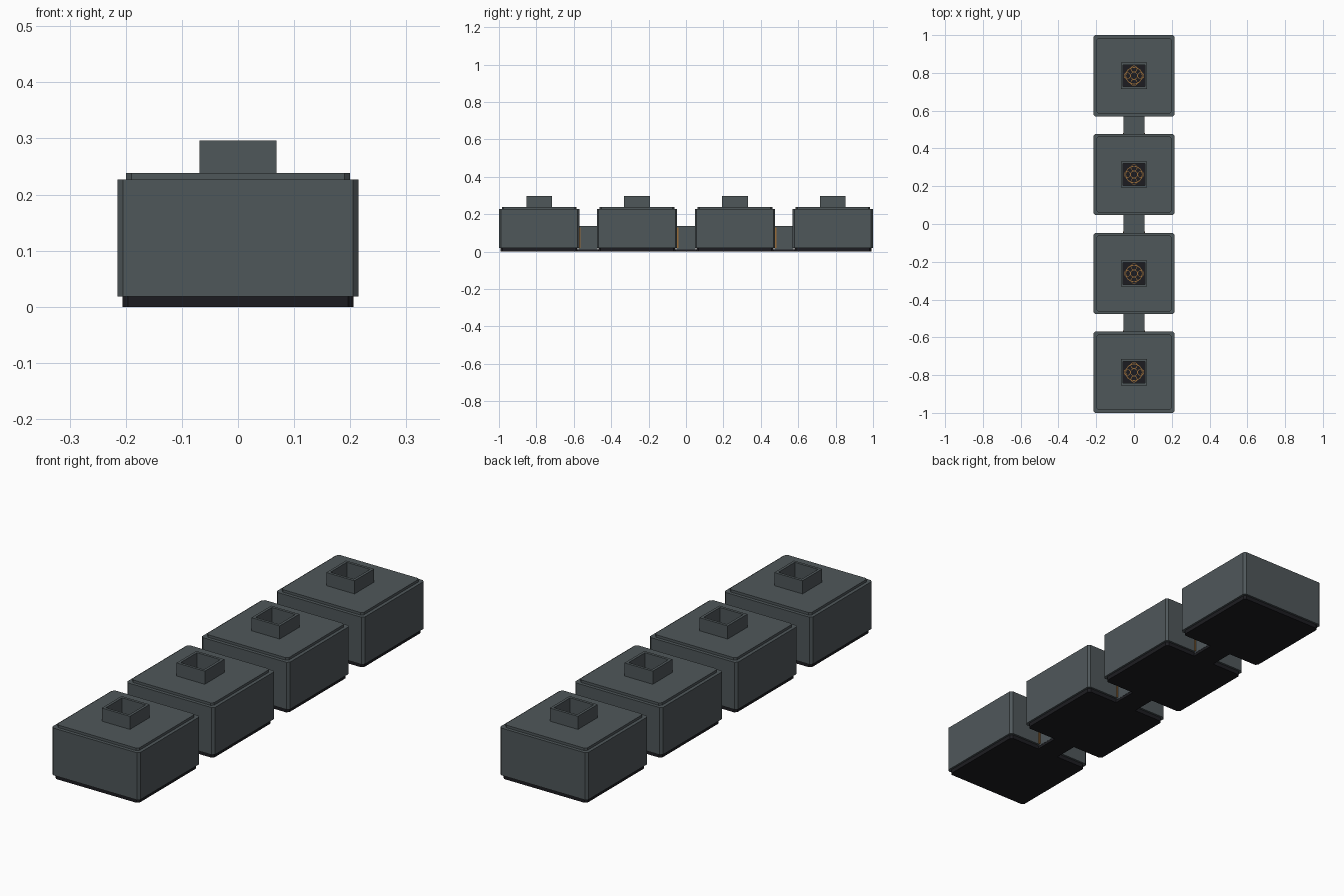
import bpy, bmesh, math

if "Cube" in bpy.data.objects:
    bpy.data.objects.remove(bpy.data.objects["Cube"])


def material(name, rgb):
    m = bpy.data.materials.new(name)
    m.diffuse_color = (*rgb, 1)
    m.use_nodes = True
    m.node_tree.nodes["Principled BSDF"].inputs["Base Color"].default_value = m.diffuse_color
    return m


GREY = material("slate_grey", (0.078, 0.095, 0.102))
DARK = material("near_black", (0.012, 0.012, 0.015))
GOLD = material("dull_gold", (0.32, 0.15, 0.04))


def finish(bm, name, mats, loc):
    bmesh.ops.remove_doubles(bm, verts=bm.verts, dist=0.0001)
    me = bpy.data.meshes.new(name)
    bm.to_mesh(me)
    bm.free()
    for m in mats:
        me.materials.append(m)
    ob = bpy.data.objects.new(name, me)
    ob.location = loc
    bpy.context.collection.objects.link(ob)
    return ob


def loft(name, sections, mats, loc):
    """Stack square sections (half width, corner cut, z); last face may be dark."""
    bm = bmesh.new()
    rings = []
    for h, c, z in sections:
        pts = [(h, -h + c), (h, h - c), (h - c, h), (-h + c, h),
               (-h, h - c), (-h, -h + c), (-h + c, -h), (h - c, -h)]
        rings.append([bm.verts.new((x, y, z)) for x, y in pts])
    bm.faces.new(rings[0][::-1])
    for a, b in zip(rings, rings[1:]):
        for i in range(8):
            j = (i + 1) % 8
            bm.faces.new((a[i], a[j], b[j], b[i]))
    top = bm.faces.new(rings[-1])
    top.material_index = len(mats) - 1
    return finish(bm, name, mats, loc)


def box(name, size, loc, mat):
    bm = bmesh.new()
    bmesh.ops.create_cube(bm, size=1)
    bmesh.ops.scale(bm, vec=size, verts=bm.verts)
    return finish(bm, name, [mat], loc)


def flat_ring(name, r, w, loc, n=16):
    bm = bmesh.new()
    vs = [[bm.verts.new((k * math.cos(t), k * math.sin(t), 0))
           for t in (2 * math.pi * i / n for i in range(n))] for k in (r - w, r)]
    for i in range(n):
        j = (i + 1) % n
        bm.faces.new((vs[0][i], vs[1][i], vs[1][j], vs[0][j]))
    return finish(bm, name, [GOLD], loc)


FLOOR = 0.17
CENTRES = (-0.785, -0.262, 0.262, 0.785)

for y in CENTRES:
    # dark plinth
    loft("plinth", [(0.206, 0.01, 0), (0.206, 0.01, 0.018)], [DARK], (0, y, 0))
    # body, stepped roof and hollow chimney with a dark floor
    loft("block", [(0.215, 0.01, 0.018), (0.215, 0.01, 0.227), (0.2, 0.01, 0.227),
                   (0.2, 0.01, 0.238), (0.069, 0, 0.238), (0.069, 0, 0.296),
                   (0.057, 0, 0.296), (0.057, 0, FLOOR)], [GREY, DARK], (0, y, 0))
    # thin gold tracery at the bottom of the shaft
    flat_ring("tracery_ring", 0.046, 0.004, (0, y, FLOOR + 0.003))
    flat_ring("tracery_centre", 0.02, 0.003, (0, y, FLOOR + 0.004))
    for k in range(4):
        a = k * math.pi / 2
        flat_ring("tracery_lobe", 0.018, 0.003,
                  (0.036 * math.cos(a), y + 0.036 * math.sin(a), FLOOR + 0.005), 12)

for a, b in zip(CENTRES, CENTRES[1:]):
    # connecting passage with dark underside
    y, length = (a + b) / 2, b - a - 0.42
    box("passage", (0.11, length, 0.126), (0, y, 0.075), GREY)
    box("passage_base", (0.108, length + 0.02, 0.012), (0, y, 0.006), DARK)
    # slim gold strips where the passage meets the block
    for s in (-1, 1):
        box("gold_strip", (0.004, 0.008, 0.11), (s * 0.057, y - length / 2 + 0.007, 0.075), GOLD)
